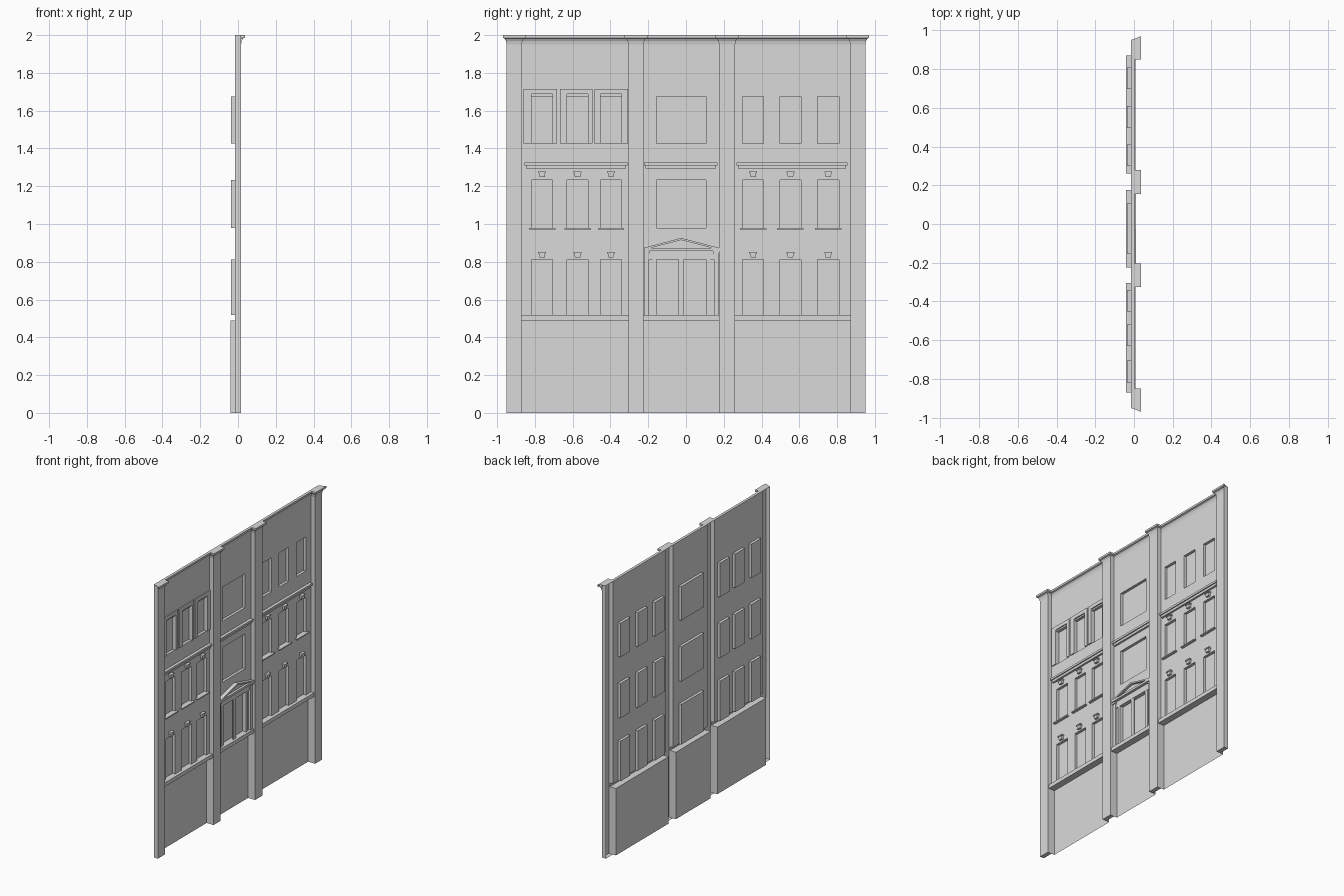
import bpy, bmesh

cube = bpy.data.objects.get("Cube")
if cube:
    bpy.data.objects.remove(cube)

stone = bpy.data.materials.new("pale_stone")
stone.use_nodes = True
stone.diffuse_color = (0.7, 0.7, 0.7, 1)
stone.node_tree.nodes["Principled BSDF"].inputs["Base Color"].default_value = (0.7, 0.7, 0.7, 1)

# Depths along x
WALL, FRONT, BAND, GLASS, BASE = -0.016, 0.016, 0.008, -0.036, -0.041
HALF, TOP = 0.95, 2.0
PILASTERS = [(-HALF, -0.87), (-0.305, -0.225), (0.175, 0.26), (0.87, HALF)]
BAND_Z = (0.49, 0.518)
ROWS = [(0.518, 0.812), (0.98, 1.234), (1.427, 1.676)]
LEFT = [-0.762, -0.574, -0.397]
RIGHT = [0.355, 0.553, 0.753]
HALF_WIN = 0.056
CENTRE = (-0.156, 0.105)
WINDOWS = [(c - HALF_WIN, c + HALF_WIN) for c in LEFT + RIGHT] + [CENTRE]


def finish(name, bm):
    mesh = bpy.data.meshes.new(name)
    bm.to_mesh(mesh)
    bm.free()
    mesh.materials.append(stone)
    obj = bpy.data.objects.new(name, mesh)
    bpy.context.collection.objects.link(obj)
    return obj


def prism(name, outline, x1, x0=WALL):
    """Extrude a (y, z) outline forward from x0 to x1."""
    bm = bmesh.new()
    face = bm.faces.new([bm.verts.new((x0, y, z)) for y, z in outline])
    new = bmesh.ops.extrude_face_region(bm, geom=[face])["geom"]
    for v in new:
        if isinstance(v, bmesh.types.BMVert):
            v.co.x = x1
    bmesh.ops.recalc_face_normals(bm, faces=bm.faces)
    return finish(name, bm)


def block(name, y0, y1, z0, z1, x1):
    return prism(name, [(y0, z0), (y1, z0), (y1, z1), (y0, z1)], x1)


def inside(v, spans):
    return any(a < v < b for a, b in spans)


def depth(y, z):
    """Front surface of the facade sheet at a point."""
    if inside(y, PILASTERS):
        return FRONT
    if z < BAND_Z[0]:
        return BASE
    if z < BAND_Z[1]:
        return BAND
    return GLASS if inside(y, WINDOWS) and inside(z, ROWS) else WALL


# Facade sheet: stepped relief with pilasters, plinth recesses and windows
def build_facade():
    ys = sorted({v for span in PILASTERS + WINDOWS for v in span})
    zs = sorted({0.0, TOP, *BAND_Z, *(v for row in ROWS for v in row)})
    cells = [[depth((a + b) / 2, (c + d) / 2) for c, d in zip(zs, zs[1:])]
             for a, b in zip(ys, ys[1:])]
    bm = bmesh.new()

    def quad(*pts):
        bm.faces.new([bm.verts.new(p) for p in pts])

    for i, (y0, y1) in enumerate(zip(ys, ys[1:])):
        for j, (z0, z1) in enumerate(zip(zs, zs[1:])):
            d = cells[i][j]
            quad((d, y0, z0), (d, y1, z0), (d, y1, z1), (d, y0, z1))
            side = cells[i - 1][j] if i else WALL
            if side != d:
                quad((side, y0, z0), (d, y0, z0), (d, y0, z1), (side, y0, z1))
            below = cells[i][j - 1] if j else (WALL if d == FRONT else d)
            if below != d:
                quad((below, y0, z0), (below, y1, z0), (d, y1, z0), (d, y0, z0))
    for z0, z1 in zip(zs, zs[1:]):
        quad((FRONT, HALF, z0), (WALL, HALF, z0), (WALL, HALF, z1), (FRONT, HALF, z1))
    bmesh.ops.remove_doubles(bm, verts=bm.verts, dist=1e-5)
    finish("facade_wall", bm)


# Crowning cornice: moulding mitred around every pilaster
def build_cornice():
    path = []
    for a, b in PILASTERS:
        path += [(WALL, a, -1), (FRONT, a, -1), (FRONT, b, 1), (WALL, b, 1)]
    path = path[1:-1]
    profile = [(0, 1.95), (0.004, 1.97), (0.011, 1.982), (0.02, 1.986), (0.02, TOP)]
    bm = bmesh.new()
    rings = [[bm.verts.new((x + o, y + s * o, z)) for o, z in profile] for x, y, s in path]
    for p, q in zip(rings, rings[1:]):
        for k in range(len(profile) - 1):
            bm.faces.new((p[k], q[k], q[k + 1], p[k + 1]))
        # Flat top back to the wall line
        a, b = p[-1], q[-1]
        if b.co.y - a.co.y > 0.01:
            backs = [bm.verts.new((WALL, max(-HALF, min(HALF, v.co.y)), TOP)) for v in (b, a)]
            bm.faces.new((a, b, *backs))
    finish("top_cornice", bm)


build_facade()
build_cornice()

# Ledges above the middle storey
for name, y0, y1 in (("left_ledge", -0.855, -0.31), ("centre_ledge", -0.222, 0.168),
                     ("right_ledge", 0.267, 0.854)):
    block(name + "_cap", y0, y1, 1.311, 1.326, 0.006)
    block(name + "_bed", y0 + 0.008, y1 - 0.008, 1.294, 1.311, -0.002)

# Keystones and sills of the side windows
for c in LEFT + RIGHT:
    for z in (0.822, 1.248):
        prism("keystone", [(c - 0.014, z), (c + 0.014, z), (c + 0.017, z + 0.022),
                           (c - 0.017, z + 0.022)], 0.0)
        block("keystone_cap", c - 0.021, c + 0.021, z + 0.022, z + 0.03, 0.005)
    block("window_sill", c - 0.07, c + 0.07, 0.972, 0.98, 0.002)

# Raised surrounds on the upper left windows
for c, y0, y1 in zip(LEFT, (-0.86, -0.668, -0.484), (-0.682, -0.495, -0.308)):
    w0, w1, z0, z1, head = c - HALF_WIN, c + HALF_WIN, 1.427, 1.714, 1.687
    prism("window_surround", [(y0, z0), (w0, z0), (w0, head), (w1, head), (w1, z0),
                              (y1, z0), (y1, z1), (y0, z1)], -0.008)

# Entrance: posts, side columns, entablature and pediment
for y0, y1 in ((-0.177, CENTRE[0]), (-0.04, -0.013), (CENTRE[1], 0.13)):
    block("door_post", y0, y1, BAND_Z[1], 0.812, -0.009)
for y0, y1 in ((-0.22, -0.195), (0.147, 0.172)):
    block("door_column", y0, y1, BAND_Z[1], 0.845, -0.002)
    block("column_capital", y0 - 0.003, y1 + 0.003, 0.845, 0.858, 0.004)
block("entablature", -0.195, 0.147, 0.812, 0.858, -0.008)
block("pediment_cornice", -0.223, 0.174, 0.858, 0.874, 0.011)
mid, apex = -0.025, 0.926
prism("pediment_field", [(-0.215, 0.874), (0.166, 0.874), (mid, apex - 0.004)], -0.006)
for end in (-0.223, 0.174):
    prism("pediment_rake", [(end, 0.874), (end + (mid - end) * 0.2, 0.874),
                            (mid, apex - 0.011), (mid, apex)], 0.011)
